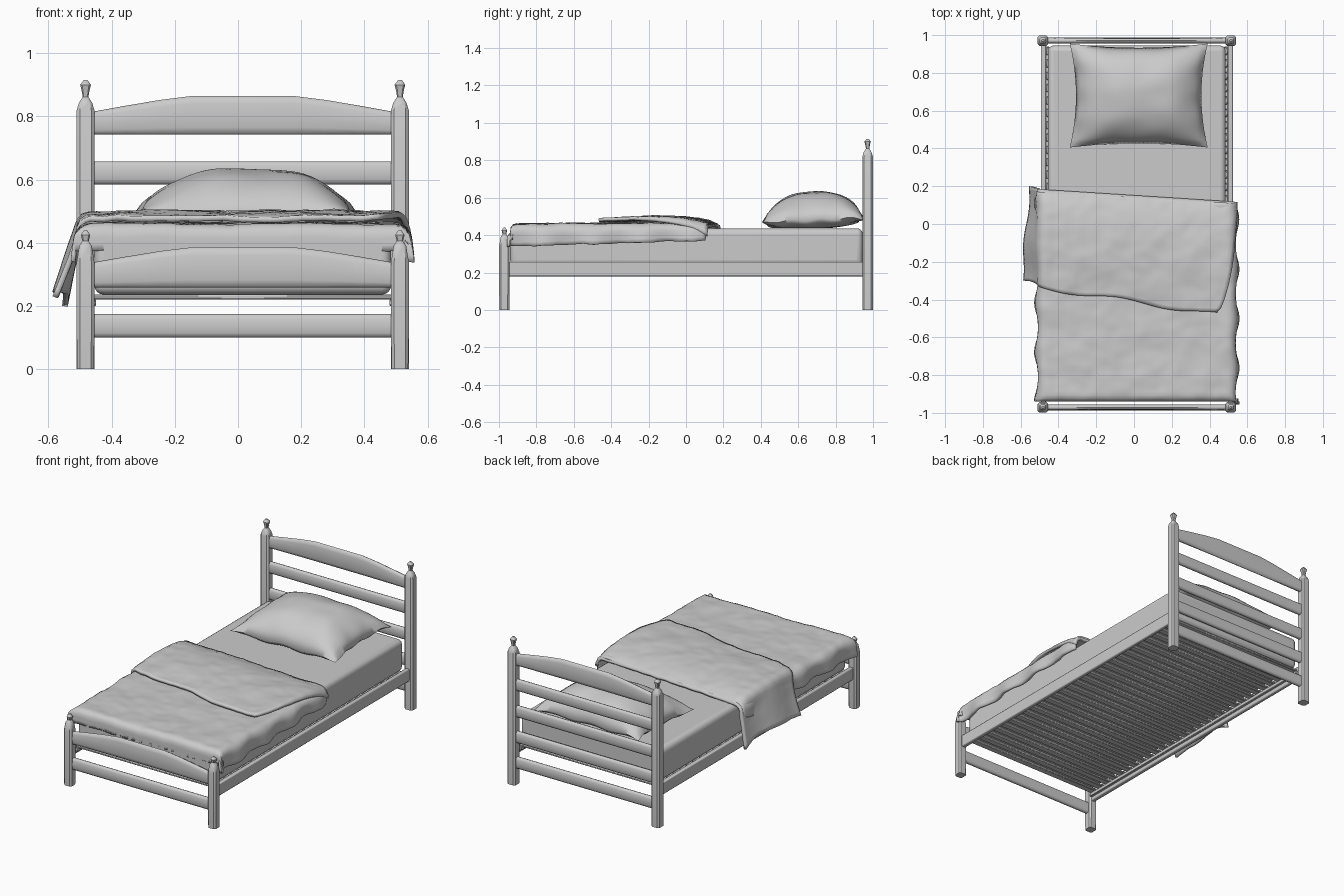
import bpy, bmesh, math
from mathutils import Vector, noise

if "Cube" in bpy.data.objects:
    bpy.data.objects.remove(bpy.data.objects["Cube"])

CX = 0.015            # centre line of the frame
PX = 0.4975           # half distance between post centres


def make(name, verts, faces, angle=40):
    me = bpy.data.meshes.new(name)
    bm = bmesh.new()
    vs = [bm.verts.new(v) for v in verts]
    for f in faces:
        bm.faces.new([vs[i] for i in f])
    bmesh.ops.remove_doubles(bm, verts=bm.verts, dist=1e-5)
    bm.to_mesh(me)
    bm.free()
    ob = bpy.data.objects.new(name, me)
    bpy.context.collection.objects.link(ob)
    bpy.ops.object.select_all(action='DESELECT')
    ob.select_set(True)
    bpy.context.view_layer.objects.active = ob
    bpy.ops.object.shade_smooth_by_angle(angle=math.radians(angle))
    return ob


def loft(name, rings, angle=40):
    n = len(rings[0])
    verts = [p for r in rings for p in r]
    faces = [(k * n + i, k * n + (i + 1) % n, (k + 1) * n + (i + 1) % n, (k + 1) * n + i)
             for k in range(len(rings) - 1) for i in range(n)]
    faces += [tuple(range(n))[::-1], tuple(range(len(verts) - n, len(verts)))]
    return make(name, verts, faces, angle)


def grid(nu, nv, fn):
    verts = [fn(i / nu, j / nv) for j in range(nv + 1) for i in range(nu + 1)]
    w = nu + 1
    faces = [(j * w + i, j * w + i + 1, (j + 1) * w + i + 1, (j + 1) * w + i)
             for j in range(nv) for i in range(nu)]
    return verts, faces


def box(name, x0, x1, y0, y1, z0, z1, bevel, segs=2):
    r = lambda z: [(x0, y0, z), (x1, y0, z), (x1, y1, z), (x0, y1, z)]
    ob = loft(name, [r(z0), r(z1)])
    m = ob.modifiers.new("bevel", 'BEVEL')
    m.width, m.segments = bevel, segs
    return ob


# posts: chamfered square section with a turned finial
def post(name, x, y, profile):
    sec = [(1, -.65), (1, .65), (.65, 1), (-.65, 1), (-1, .65), (-1, -.65), (-.65, -1), (.65, -1)]
    loft(name, [[(x + a * r, y + b * r, z) for a, b in sec] for z, r in profile])


HEAD = [(0, .028), (.82, .028), (.843, .021), (.862, .009), (.885, .013), (.9, .017), (.915, .006)]
FOOT = [(0, .026), (.1, .028), (.34, .028), (.39, .02), (.405, .01), (.425, .015), (.44, .005)]
for side, s in (("left", -1), ("right", 1)):
    post("head_post_" + side, CX + s * PX, .971, HEAD)
    post("foot_post_" + side, CX + s * PX, -.971, FOOT)


# cross rails: rounded section, optional arched top
def rail(name, y, z0, z1, arch=0):
    rings = []
    for dx, a in ((-.475, 0), (-.37, .38), (-.26, .75), (-.16, 1), (.16, 1), (.26, .75), (.37, .38), (.475, 0)):
        top = z1 + arch * a
        zc, h = (z0 + top) / 2, (top - z0) / 2
        rings.append([(CX + dx, y + .016 * math.copysign(abs(math.cos(t)) ** .7, math.cos(t)),
                       zc + h * math.copysign(abs(math.sin(t)) ** .7, math.sin(t)))
                      for t in [2 * math.pi * k / 12 for k in range(12)]])
    loft(name, rings, 50)


for k, z in enumerate((.10, .26, .42, .585)):
    rail("headboard_rail_%d" % k, .971, z, z + .073)
rail("headboard_top_rail", .971, .742, .815, .05)
rail("footboard_low_rail", -.971, .10, .175)
rail("footboard_top_rail", -.971, .258, .338, .048)

# side rails with inner ledges
for side, s in (("left", -1), ("right", 1)):
    xs = sorted((CX + s * .508, CX + s * .482))
    box("side_rail_" + side, *xs, -.96, .96, .18, .257, .006)
    xs = sorted((CX + s * .482, CX + s * .465))
    box("slat_ledge_" + side, *xs, -.94, .94, .2, .221, .002, 1)

# slats
for k in range(29):
    y = -.915 + k * 1.83 / 28
    box("slat_%02d" % k, CX - .48, CX + .48, y - .021, y + .021, .221, .236, .004, 1)

# mattress
box("mattress", CX - .47, CX + .47, -.94, .945, .236, .436, .03, 4)


# pillow: two puffed sheets with pinched sides
def pillow(sign):
    def fn(a, b):
        u, v = 2 * a - 1, 2 * b - 1
        h = (max(0, 1 - abs(u) ** 2.5) * max(0, 1 - abs(v) ** 2.5)) ** .6
        x = .025 + .365 * u * (1 - .09 * (1 - v * v))
        y = .68 + .275 * v * (1 - .08 * (1 - u * u))
        edge = .482 + .012 * v + .008 * math.sin(9 * u + 2) * abs(v) ** 6 + .006 * math.sin(11 * v) * abs(u) ** 6
        wob = .012 * h * noise.noise(Vector((x * 7, y * 7, sign)))
        z = edge + .152 * h + wob if sign > 0 else edge - .05 * h ** .7
        return (x, y, max(z, .437))
    return grid(36, 28, fn)


va, fa = pillow(1)
vb, fb = pillow(-1)
make("pillow", va + vb, fa + [tuple(i + len(va) for i in f)[::-1] for f in fb], 70)


# cloth helpers: lay flat to an edge, roll over it and hang
def hang(d, r, lean=0):
    q = r * math.pi / 2
    if d <= 0:
        return d, 0
    if d < q:
        return r * math.sin(d / r), r * (1 - math.cos(d / r))
    return r + lean * (d - q), r + d - q


def wrinkle(x, y, seed):
    return .007 * noise.noise(Vector((x * 8, y * 8, seed))) + .004 * noise.noise(Vector((x * 19, y * 19, seed)))


def cloth(name, fn, nu, nv, thick):
    ob = make(name, *grid(nu, nv, fn), 70)
    m = ob.modifiers.new("thickness", 'SOLIDIFY')
    m.thickness, m.offset = thick, -1


# blanket lower layer
def blanket(u, v):
    reach = .63 - .025 * v
    s = (2 * u - 1) * reach
    sg = 1 if s > 0 else -1
    ox, dx = hang(abs(s) - .48, .05)
    back = .175 - .07 * u
    t = -1.01 + v * (back + 1.01)
    oy, dy = hang(-t - .905, .035)
    y = -.905 - oy
    drop = max(dx, dy)
    x = CX + sg * (.48 + ox + .014 * math.sin(24 * t + sg) * min(1, dx * 9))
    return (x, y, .459 + .008 * v - drop + wrinkle(s, t, 1))


cloth("blanket", blanket, 60, 56, .016)


# turned-back layer: hangs deep on the left, slants to the right
def fold(u, v):
    right = .425 + .14 * v ** .6
    s = -.76 + u * (right + .76)
    sg = 1 if s > 0 else -1
    ox, dx = hang(abs(s) - .475, .055, .4 - .2 * v if sg < 0 else 0)
    front = -.3 - .18 * u + .012 * math.sin(14 * u)
    back = .2 - .085 * u
    y = front + v * (back - front)
    x = CX + sg * (.475 + ox) + .008 * math.sin(17 * y) * min(1, dx * 8)
    lift = .016 * math.sin(math.pi * v) - .028 * v ** 8
    return (x, y, .486 + lift - dx + wrinkle(s, y, 5))


cloth("blanket_fold", fold, 56, 30, .018)
